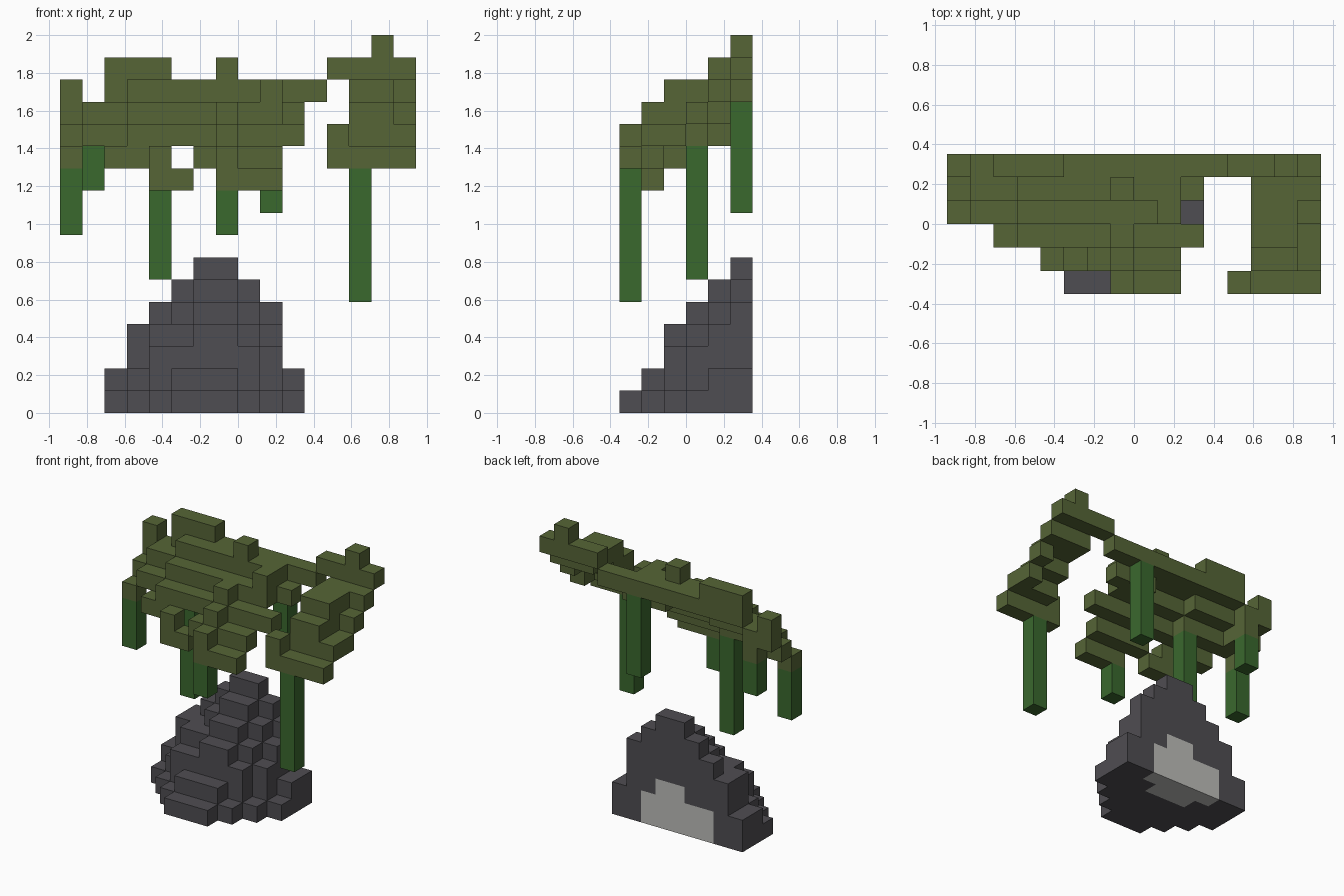
import bpy
import bmesh
from mathutils import Vector

if "Cube" in bpy.data.objects:
    bpy.data.objects.remove(bpy.data.objects["Cube"], do_unlink=True)

UNIT = 2 / 17
ORIGIN = Vector((-8, -3, 0))


def material(name, color):
    mat = bpy.data.materials.new(name)
    mat.use_nodes = True
    mat.diffuse_color = (*color, 1)
    bsdf = mat.node_tree.nodes["Principled BSDF"]
    bsdf.inputs["Base Color"].default_value = (*color, 1)
    bsdf.inputs["Roughness"].default_value = 0.9
    return mat


stone = material("dark stone", (0.078, 0.075, 0.084))
pale = material("pale stone", (0.51, 0.51, 0.49))
leaf = material("olive leaf", (0.093, 0.130, 0.037))
vine = material("vine green", (0.042, 0.138, 0.027))


def fill(cells, row, runs):
    """Add runs of blocks (first column, last column, low layer, high layer)."""
    for first, last, low, high in runs:
        for i in range(first, last + 1):
            for k in range(low, high + 1):
                cells.add((i, row, k))


def build(name, cells, mats, pick=lambda cell: 0):
    """Skin a set of grid cells with their exposed faces only."""
    bm = bmesh.new()
    corners = ((-1, -1), (1, -1), (1, 1), (-1, 1))
    for cell in sorted(cells):
        centre = Vector(cell) + Vector((0.5, 0.5, 0.5))
        for axis in range(3):
            for sign in (-1, 1):
                near = list(cell)
                near[axis] += sign
                if tuple(near) in cells:
                    continue
                verts = []
                for a, b in corners[::sign]:
                    offset = Vector()
                    offset[axis] = sign / 2
                    offset[(axis + 1) % 3] = a / 2
                    offset[(axis + 2) % 3] = b / 2
                    verts.append(bm.verts.new((centre + offset + ORIGIN) * UNIT))
                bm.faces.new(verts).material_index = pick(cell)
    bmesh.ops.remove_doubles(bm, verts=bm.verts[:], dist=UNIT / 100)
    bmesh.ops.dissolve_limit(bm, angle_limit=0.01, verts=bm.verts[:],
                             edges=bm.edges[:], delimit={"MATERIAL"})
    mesh = bpy.data.meshes.new(name)
    bm.to_mesh(mesh)
    bm.free()
    for mat in mats:
        mesh.materials.append(mat)
    obj = bpy.data.objects.new(name, mesh)
    bpy.context.collection.objects.link(obj)
    return obj


# Stepped rock mound, one list of runs per row from front to back
rock_rows = [
    [(5, 7, 0, 0)],
    [(4, 8, 0, 0), (5, 7, 1, 1)],
    [(3, 9, 0, 0), (4, 8, 1, 2), (6, 7, 3, 3)],
    [(2, 10, 0, 0), (3, 9, 1, 1), (4, 9, 2, 2), (4, 8, 3, 3), (6, 7, 4, 4)],
    [(2, 10, 0, 1), (3, 9, 2, 3), (5, 8, 4, 4), (6, 7, 5, 5)],
    [(2, 10, 0, 1), (3, 9, 2, 3), (4, 9, 4, 4), (5, 8, 5, 5), (6, 7, 6, 6)],
]
rock = set()
for row, runs in enumerate(rock_rows):
    fill(rock, row, runs)

# Pale core showing at the back and underneath
core = set()
fill(core, 5, [(4, 8, 0, 1), (6, 7, 2, 2)])
fill(core, 4, [(5, 7, 0, 1)])
build("rock_mound", rock, [stone, pale], lambda cell: int(cell in core))

# Main leaf canopy, sloping up towards the back
canopy_rows = [
    [(7, 7, 10, 11), (8, 9, 10, 10)],
    [(4, 4, 10, 11), (5, 5, 10, 10), (6, 9, 11, 11), (7, 7, 12, 12)],
    [(2, 3, 11, 11), (3, 10, 12, 12), (7, 7, 13, 13)],
    [(0, 0, 11, 11), (1, 4, 12, 12), (3, 9, 13, 13), (9, 9, 14, 14)],
    [(0, 1, 12, 12), (1, 4, 13, 13), (3, 9, 14, 14), (7, 7, 15, 15),
     (8, 10, 13, 13)],
    [(0, 0, 13, 14), (1, 1, 12, 13), (2, 11, 14, 14), (2, 4, 15, 15)],
]
canopy = set()
for row, runs in enumerate(canopy_rows):
    fill(canopy, row, runs)

# Side branch of the canopy
branch_rows = [
    [(12, 15, 11, 11), (12, 12, 12, 12)],
    [(13, 15, 12, 12), (13, 14, 13, 13)],
    [(15, 15, 12, 12), (13, 14, 13, 14)],
    [(15, 15, 13, 13), (13, 14, 14, 14)],
    [(13, 15, 14, 14)],
    [(12, 15, 15, 15), (14, 14, 16, 16)],
]
for row, runs in enumerate(branch_rows):
    fill(canopy, row, runs)
build("leaf_canopy", canopy, [leaf])

# Hanging vines: column, row, low layer, high layer
vines = {
    "outer_vine": (0, 3, 8, 10),
    "short_vine": (1, 5, 10, 11),
    "middle_vine": (4, 3, 6, 11),
    "front_vine": (7, 0, 8, 9),
    "back_vine": (9, 5, 9, 13),
    "long_vine": (13, 0, 5, 10),
}
for name, (column, row, low, high) in vines.items():
    cells = set()
    fill(cells, row, [(column, column, low, high)])
    build(name, cells, [vine])
